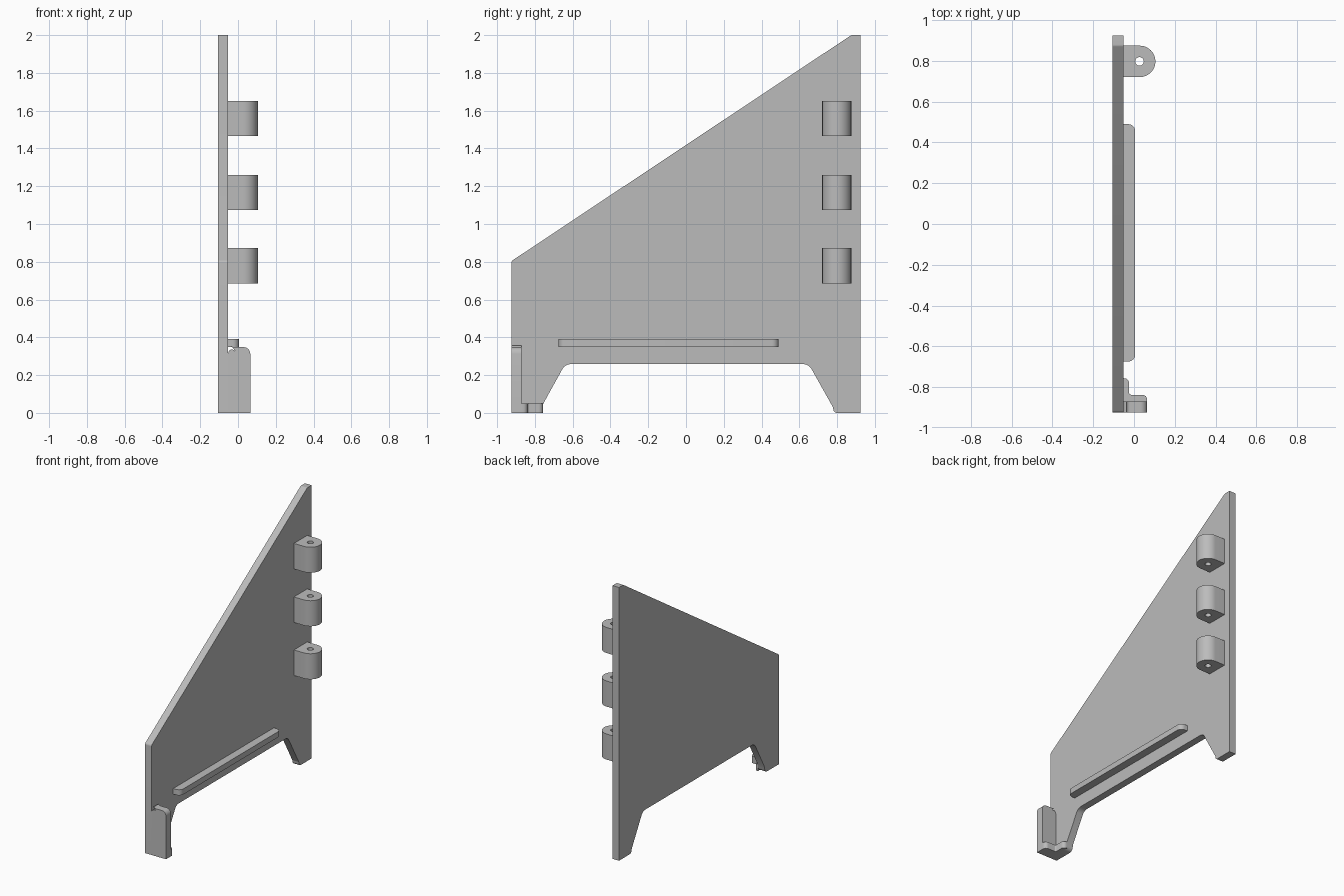
import bpy, bmesh, math
from mathutils import Vector

if "Cube" in bpy.data.objects:
    bpy.data.objects.remove(bpy.data.objects["Cube"], do_unlink=True)

grey = bpy.data.materials.new("plain grey")
grey.use_nodes = True
grey.diffuse_color = (0.5, 0.5, 0.5, 1)
grey.node_tree.nodes["Principled BSDF"].inputs["Base Color"].default_value = (0.5, 0.5, 0.5, 1)


def rounded(corners, steps=6):
    """Outline from (u, v, radius) corners, each rounded by a tangent arc."""
    out = []
    for i, (u, v, r) in enumerate(corners):
        p = Vector((u, v))
        if r == 0:
            out.append(p)
            continue
        a = (Vector(corners[i - 1][:2]) - p).normalized()
        b = (Vector(corners[(i + 1) % len(corners)][:2]) - p).normalized()
        half = a.angle(b) / 2
        centre = p + (a + b).normalized() * r / math.sin(half)
        start = p + a * r / math.tan(half) - centre
        end = p + b * r / math.tan(half) - centre
        sweep = start.angle_signed(end)
        for k in range(steps + 1):
            t = -sweep * k / steps
            c, s = math.cos(t), math.sin(t)
            out.append(centre + Vector((start.x * c - start.y * s, start.x * s + start.y * c)))
    return out


def circle(u, v, r, n=24):
    return [Vector((u + r * math.cos(math.tau * k / n), v + r * math.sin(math.tau * k / n)))
            for k in range(n)]


def prism(name, loops, axis, lo, hi):
    """Extrude an outline (plus optional holes) along an axis from lo to hi."""
    place = {"x": lambda p: (lo, p.x, p.y),
             "y": lambda p: (p.x, lo, p.y),
             "z": lambda p: (p.x, p.y, lo)}[axis]
    bm = bmesh.new()
    edges = []
    for loop in loops:
        verts = [bm.verts.new(place(p)) for p in loop]
        if len(loops) == 1:
            bm.faces.new(verts)
        else:
            edges += [bm.edges.new((verts[i - 1], verts[i])) for i in range(len(verts))]
    if edges:
        bmesh.ops.triangle_fill(bm, edges=edges, use_beauty=True)
    top = bmesh.ops.extrude_face_region(bm, geom=bm.faces[:], use_keep_orig=True)["geom"]
    shift = Vector([hi - lo if axis == a else 0 for a in "xyz"])
    bmesh.ops.translate(bm, vec=shift, verts=[g for g in top if isinstance(g, bmesh.types.BMVert)])
    bmesh.ops.recalc_face_normals(bm, faces=bm.faces[:])
    mesh = bpy.data.meshes.new(name)
    bm.to_mesh(mesh)
    bm.free()
    mesh.materials.append(grey)
    obj = bpy.data.objects.new(name, mesh)
    bpy.context.collection.objects.link(obj)
    bpy.ops.object.select_all(action="DESELECT")
    obj.select_set(True)
    bpy.context.view_layer.objects.active = obj
    bpy.ops.object.shade_smooth_by_angle(angle=math.radians(35))
    return obj


OUTER, INNER = -0.105, -0.052      # faces of the side plate
FRONT, BACK = -0.925, 0.925

# Side plate with sloped top and two feet
prism("side_plate", [rounded([
    (FRONT, 0, 0), (-0.765, 0, 0.03), (-0.755, 0.05, 0), (-0.64, 0.258, 0.05),
    (0.65, 0.258, 0.05), (0.778, 0.03, 0.02), (0.783, 0, 0.02), (BACK, 0, 0),
    (BACK, 2, 0), (0.875, 2, 0.02), (FRONT, 0.803, 0.02)])], "x", OUTER, INNER)

# Hinge knuckles with pin holes
for label, z in (("lower", 0.685), ("middle", 1.073), ("upper", 1.465)):
    outline = rounded([(INNER, 0.721, 0), (0.105, 0.721, 0.0769),
                       (0.105, 0.875, 0.0769), (INNER, 0.875, 0)], 12)
    prism(label + "_hinge_knuckle", [outline, circle(0.027, 0.798, 0.021)], "z", z, z + 0.187)

# Support rail along the inner face
prism("support_rail", [rounded([(INNER, -0.675, 0), (0.006, -0.675, 0.035),
                                (0.006, 0.49, 0.035), (INNER, 0.49, 0)])], "z", 0.35, 0.391)

# Front lip, blended into the plate at its top
prism("front_lip", [rounded([(INNER, 0, 0), (0.065, 0, 0), (0.065, 0.348, 0.035),
                             (-0.03, 0.348, 0.02), (INNER, 0.38, 0.02)])],
      "y", FRONT, -0.87)

# Small foot shelf behind the lip
prism("foot_shelf", [rounded([(INNER, -0.87, 0), (0.065, -0.87, 0), (0.065, -0.838, 0.025),
                              (-0.024, -0.838, 0.01), (-0.024, -0.757, 0.024),
                              (INNER, -0.757, 0)])], "z", 0, 0.05)
